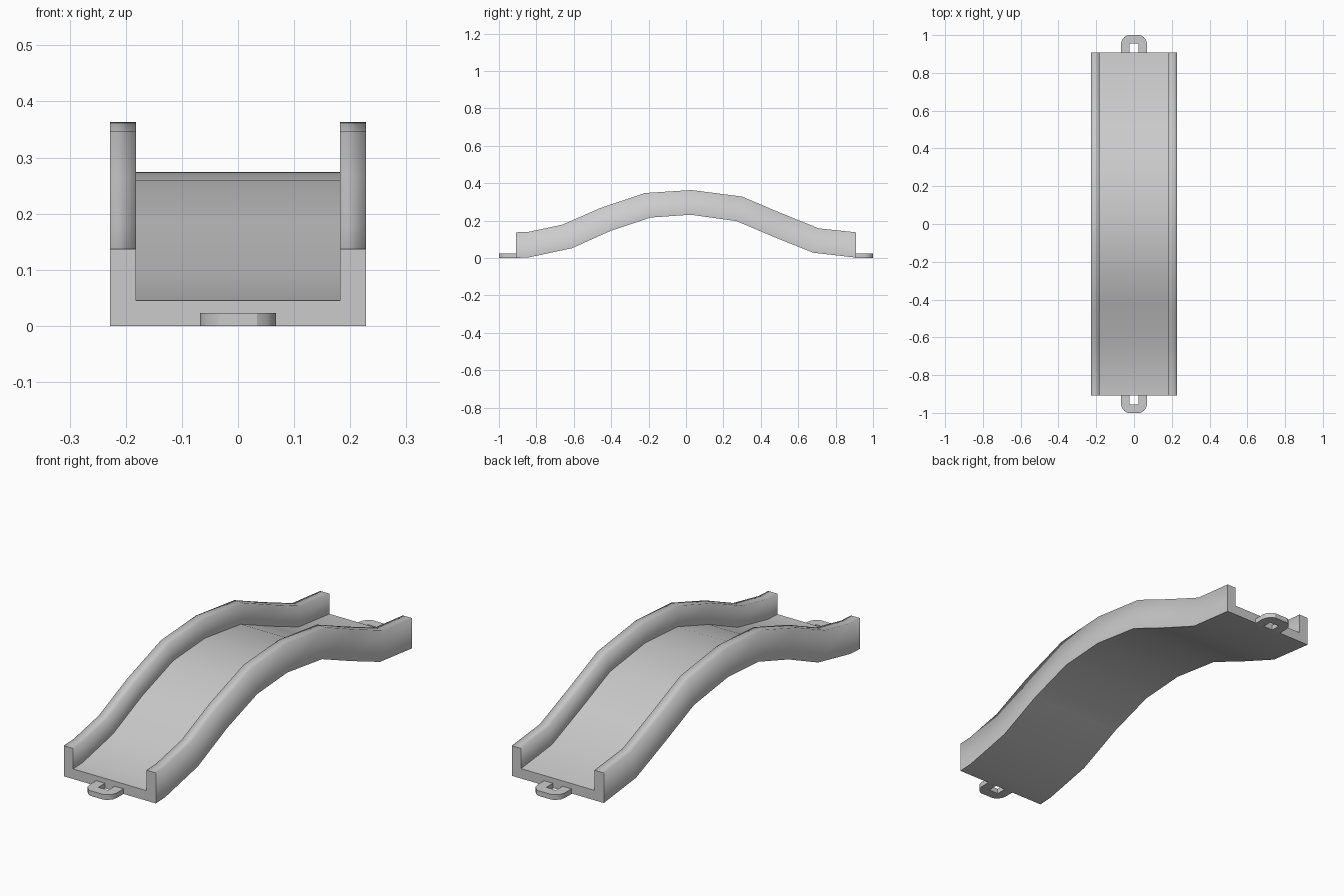
import bpy, bmesh

if "Cube" in bpy.data.objects:
    bpy.data.objects.remove(bpy.data.objects["Cube"])

# Matching stations (y, z) along the underside and along the rail tops
bottom = [(-.908, 0), (-.84, .003), (-.61, .052), (-.40, .146), (-.19, .216),
          (.025, .231), (.27, .197), (.47, .112), (.68, .028), (.908, .002)]
top = [(-.908, .137), (-.84, .140), (-.66, .178), (-.46, .266), (-.22, .347),
       (.03, .363), (.30, .328), (.50, .243), (.71, .158), (.908, .137)]

# U-shaped cross-section: x, fraction of height from underside to rail top
W, I, F = .228, .182, .33
section = [(-W, 0), (W, 0), (W, 1), (I, 1), (I, F), (-I, F), (-I, 1), (-W, 1)]
sharp_corners = {0, 1, 4, 5}


def finish(bm, name):
    bmesh.ops.recalc_face_normals(bm, faces=bm.faces)
    mesh = bpy.data.meshes.new(name)
    bm.to_mesh(mesh)
    bm.free()
    obj = bpy.data.objects.new(name, mesh)
    bpy.context.collection.objects.link(obj)
    return obj


# Humped track body swept through the stations
bm = bmesh.new()
rings = []
for (y0, z0), (y1, z1) in zip(bottom, top):
    rings.append([bm.verts.new((x, y0 + (y1 - y0) * t, z0 + (z1 - z0) * t))
                  for x, t in section])
n = len(section)
for a, b in zip(rings, rings[1:]):
    for i in range(n):
        j = (i + 1) % n
        bm.faces.new((a[i], a[j], b[j], b[i])).smooth = True
    for i in sharp_corners:
        bm.edges.get((a[i], b[i])).smooth = False
# End caps, split into left wall, floor and right wall
for r in (rings[0], rings[-1]):
    for idx in ((0, 5, 6, 7), (0, 1, 4, 5), (1, 2, 3, 4)):
        bm.faces.new([r[i] for i in idx])
    for i in range(n):
        bm.edges.get((r[i], r[(i + 1) % n])).smooth = False
finish(bm, "track_body")


# Connector loops: U-shaped flat tabs with rounded outer corners
def connector(name, side):
    half = [(.068, .905), (.068, .957), (.063, .975), (.051, .990), (.034, 1.0)]
    hole = [(-.024, .905), (-.024, .955), (.024, .955), (.024, .905)]
    outline = half + [(-x, y) for x, y in reversed(half)] + hole
    bm = bmesh.new()
    face = bm.faces.new([bm.verts.new((x, y * side, 0)) for x, y in outline])
    ext = bmesh.ops.extrude_face_region(bm, geom=[face])
    for v in ext["geom"]:
        if isinstance(v, bmesh.types.BMVert):
            v.co.z = .023
    if not any(f.calc_center_median().z < .001 for f in bm.faces):
        bm.faces.new([v for v in face.verts])
    obj = finish(bm, name)
    bpy.ops.object.select_all(action='DESELECT')
    obj.select_set(True)
    bpy.context.view_layer.objects.active = obj
    bpy.ops.object.shade_smooth_by_angle()


connector("front_connector_loop", -1)
connector("back_connector_loop", 1)
